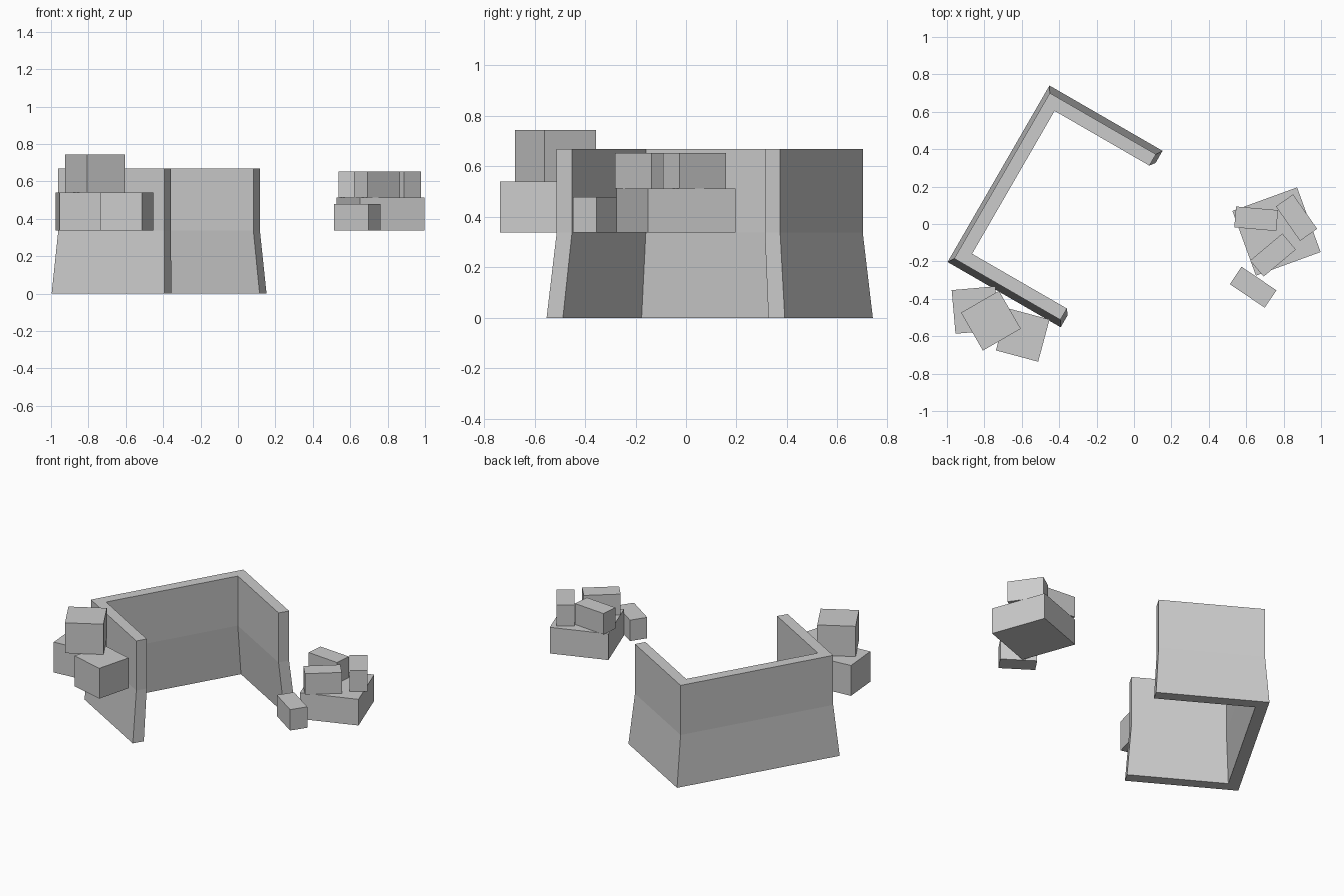
import bpy, bmesh
from math import radians
from mathutils import Matrix, Vector

old = bpy.data.objects.get("Cube")
if old:
    bpy.data.objects.remove(old, do_unlink=True)

# Single plain colour
grey = bpy.data.materials.new("plain_grey")
grey.use_nodes = True
grey.diffuse_color = (0.6, 0.6, 0.6, 1)
grey.node_tree.nodes["Principled BSDF"].inputs["Base Color"].default_value = (0.6, 0.6, 0.6, 1)


def finish(name, bm):
    bmesh.ops.recalc_face_normals(bm, faces=bm.faces)
    mesh = bpy.data.meshes.new(name)
    bm.to_mesh(mesh)
    bm.free()
    mesh.materials.append(grey)
    obj = bpy.data.objects.new(name, mesh)
    bpy.context.collection.objects.link(obj)
    return obj


def crate(name, x, y, z, angle, length, width, height):
    bm = bmesh.new()
    bmesh.ops.create_cube(bm, size=1)
    bm.transform(Matrix.Diagonal((length, width, height, 1)))
    obj = finish(name, bm)
    obj.location = (x, y, z + height / 2)
    obj.rotation_euler.z = radians(angle)


# Three-sided wall: U footprint, flared at the base, vertical above the bend
LENGTH, DEPTH, THICK = 1.022, 0.655, 0.07
BEND, TOP, FLARE = 0.338, 0.67, 1.066
a, b, t = DEPTH / 2, LENGTH / 2, THICK
outline = [(a, -b), (a, t - b), (t - a, t - b), (t - a, b - t),
           (a, b - t), (a, b), (-a, b), (-a, -b)]
bm = bmesh.new()
rings = [[bm.verts.new((x * s, y * s, z)) for x, y in outline]
         for z, s in ((0, FLARE), (BEND, 1), (TOP, 1))]
for low, high in zip(rings, rings[1:]):
    for i in range(len(outline)):
        j = (i + 1) % len(outline)
        bm.faces.new((low[i], low[j], high[j], high[i]))
bm.faces.new(rings[0][::-1])
bm.faces.new(rings[-1])
wall = finish("flared_wall", bm)
wall.location = Vector((-0.422, 0.094, 0))
wall.rotation_euler.z = radians(-30)

# Stack of large crates at wall height
LOW = BEND
for name, x, y, z, angle in (
        ("left_crate_lower_outer", -0.848, -0.46, LOW, 5),
        ("left_crate_lower_inner", -0.595, -0.593, LOW, -15),
        ("left_crate_upper", -0.765, -0.517, LOW + 0.203, 30)):
    crate(name, x, y, z, angle, 0.234, 0.234, 0.203)

# Wide crate carrying small crates, with one more beside it
SHELF = 0.175
crate("wide_crate", 0.762, -0.04, LOW, 20, 0.368, 0.368, SHELF)
for name, x, y, z, angle in (
        ("small_crate_beside", 0.637, -0.338, LOW, -34),
        ("small_crate_back", 0.653, 0.028, LOW + SHELF, -5),
        ("small_crate_side", 0.869, 0.034, LOW + SHELF, -55),
        ("small_crate_front", 0.743, -0.166, LOW + SHELF, 40)):
    crate(name, x, y, z, angle, 0.225, 0.112, 0.14)
